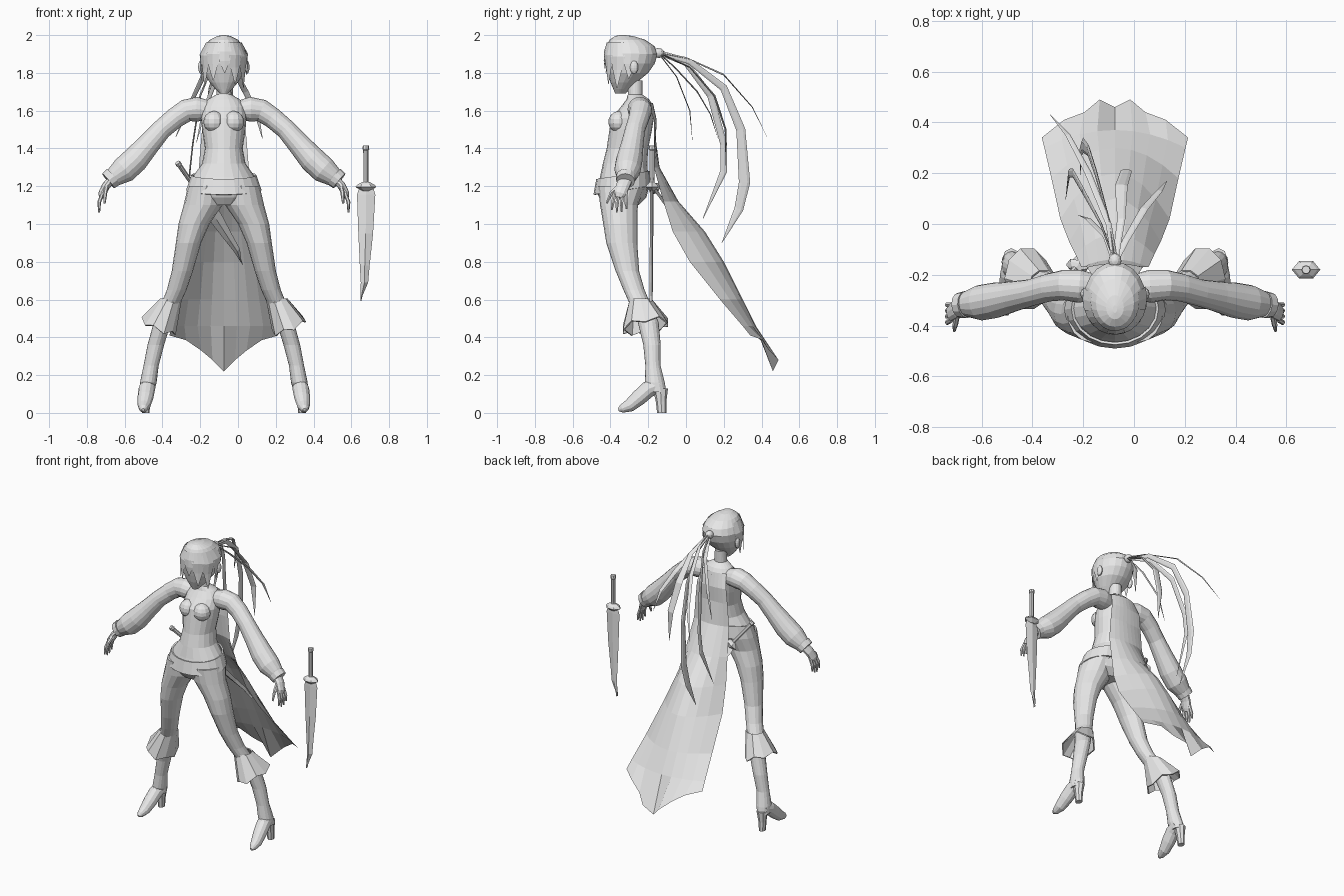
import bpy, bmesh
from math import sin, cos, pi, radians
from mathutils import Vector, Matrix

cube = bpy.data.objects.get("Cube")
if cube:
    bpy.data.objects.remove(cube, do_unlink=True)

grey = bpy.data.materials.new("plain grey")
grey.use_nodes = True
grey.diffuse_color = (0.8, 0.8, 0.8, 1)
grey.node_tree.nodes["Principled BSDF"].inputs["Base Color"].default_value = (0.8, 0.8, 0.8, 1)

CX = -0.075   # middle of the figure
made = []


def skin(name, loops, closed=True, caps=True):
    """Bridge a row of equal point loops into one surface."""
    bm = bmesh.new()
    rows = [[bm.verts.new(p) for p in loop] for loop in loops]
    n = len(rows[0])
    for a, b in zip(rows, rows[1:]):
        for i in range(n if closed else n - 1):
            j = (i + 1) % n
            bm.faces.new((a[i], a[j], b[j], b[i]))
    if closed and caps:
        bm.faces.new(rows[0])
        bm.faces.new(rows[-1])
    bmesh.ops.recalc_face_normals(bm, faces=bm.faces)
    mesh = bpy.data.meshes.new(name)
    bm.to_mesh(mesh)
    bm.free()
    mesh.materials.append(grey)
    obj = bpy.data.objects.new(name, mesh)
    bpy.context.collection.objects.link(obj)
    made.append(obj)
    return obj


def ring(x, y, z, rx, ry, n=16):
    return [Vector((x + rx * cos(2 * pi * i / n), y + ry * sin(2 * pi * i / n), z)) for i in range(n)]


def body_ring(z, half, front, back, n=20):
    return ring(CX, (front + back) / 2, z, half, (back - front) / 2, n)


def tube(name, path, n=12, flat=1.0, ref=(0, 1, 0)):
    """Sweep an ellipse along (x, y, z, radius) points."""
    pts = [Vector(p[:3]) for p in path]
    loops = []
    for i, p in enumerate(pts):
        t = (pts[min(i + 1, len(pts) - 1)] - pts[max(i - 1, 0)]).normalized()
        u = t.cross(Vector(ref)).normalized()
        v = t.cross(u)
        r = path[i][3]
        loops.append([p + u * r * cos(2 * pi * k / n) + v * r * flat * sin(2 * pi * k / n) for k in range(n)])
    return skin(name, loops)


def ball(name, centre, size):
    x, y, z = centre
    a, b, c = size
    return skin(name, [ring(x, y, z + c * cos(k), a * sin(k), b * sin(k), 12)
                       for k in (0.1, 0.5, 0.9, 1.3, 1.7, 2.1, 2.6, 3.04)])


# Torso with neck: height, half width, front, back
torso = [(1.1, .1, -.43, -.25), (1.14, .17, -.46, -.21), (1.18, .192, -.475, -.2), (1.25, .165, -.455, -.2),
         (1.32, .115, -.44, -.205), (1.4, .1, -.42, -.2), (1.5, .115, -.405, -.18), (1.56, .12, -.395, -.17),
         (1.62, .115, -.345, -.17), (1.66, .085, -.315, -.195), (1.685, .04, -.308, -.23), (1.76, .036, -.31, -.23)]
skin("torso", [body_ring(*r) for r in torso])

# Loose belt, dipping at the front
belt = []
for z, half, front, back in [(1.26, .172, -.475, -.19), (1.18, .2, -.49, -.185)]:
    belt.append([p + Vector((0, 0, (p.y + .33) * .15)) for p in body_ring(z, half, front, back)])
obj = skin("belt", belt, caps=False)
obj.modifiers.new("thickness", "SOLIDIFY").thickness = 0.01

# Head
head = [(1.69, .02, -.375, -.32), (1.715, .045, -.385, -.3), (1.75, .075, -.4, -.26), (1.8, .108, -.415, -.2),
        (1.85, .12, -.428, -.165), (1.9, .121, -.43, -.15), (1.94, .105, -.423, -.165), (1.975, .075, -.405, -.215),
        (1.995, .035, -.375, -.28), (2.0, .008, -.35, -.32)]
skin("head", [body_ring(*r) for r in head])


def scalp(angle, z):
    """Point just outside the head; hair hangs straight below the cheek."""
    zz = max(z, 1.82)
    for lo, hi in zip(head, head[1:]):
        if lo[0] <= zz <= hi[0]:
            f = (zz - lo[0]) / (hi[0] - lo[0])
            half, front, back = [a + (b - a) * f for a, b in zip(lo[1:], hi[1:])]
            break
    return Vector((CX + (half + .007) * sin(angle),
                   (front + back) / 2 - ((back - front) / 2 + .007) * cos(angle), z))


# Fringe locks
for deg, tip in [(-88, 1.75), (-58, 1.73), (-28, 1.76), (2, 1.8), (30, 1.74), (60, 1.72), (90, 1.77)]:
    rows = []
    for f, w in [(0, 17), (.3, 18), (.6, 13), (1, 1)]:
        z = 1.96 + (tip - 1.96) * f
        rows.append([scalp(radians(deg + k * w), z) for k in (-1, 0, 1)])
    skin("fringe_lock", rows, closed=False)

# Ponytail: tie and flat strands
ball("hair_tie", (CX, -.145, 1.905), (.026, .03, .026))
ROOT = (CX, -.15, 1.91, .012)
strands = [
    [(-.1, 0, 1.88, .012), (-.18, .2, 1.79, .014), (-.26, .35, 1.62, .01), (-.33, .43, 1.46, .001)],
    [(-.1, .02, 1.86, .015), (-.15, .2, 1.72, .02), (-.18, .29, 1.5, .024), (-.2, .31, 1.22, .03),
     (-.21, .28, 1.08, .024), (-.21, .19, .9, .001)],
    [(-.13, 0, 1.85, .014), (-.2, .13, 1.68, .018), (-.24, .2, 1.42, .018), (-.255, .2, 1.28, .018),
     (-.27, .09, 1.03, .001)],
    [(-.11, -.05, 1.78, .012), (-.18, .02, 1.6, .01), (-.22, .035, 1.43, .001)],
    [(-.05, .02, 1.83, .016), (-.05, .15, 1.68, .025), (-.03, .21, 1.5, .022), (-.02, .21, 1.3, .001)],
    [(-.03, -.06, 1.83, .014), (.04, .06, 1.7, .016), (.1, .13, 1.58, .012), (.13, .17, 1.45, .001)]]
for i, path in enumerate(strands):
    tube("ponytail_strand", [ROOT] + path, n=6, flat=.25, ref=(1, 0, 0) if i in (1, 2) else (0, 1, .6))

# Paired limbs
for side, s in (("left", 1), ("right", -1)):
    def at(dx, *rest):
        return (CX + s * dx, *rest)

    ball(side + "_ear", at(.122, -.275, 1.83), (.014, .022, .035))
    ball(side + "_bust", at(.052, -.355, 1.54), (.056, .056, .058))

    # Leg and boot shaft
    leg = [(.095, -.34, 1.2, .095, .125), (.11, -.355, 1.1, .103, .1), (.158, -.348, 1.0, .082, .09),
           (.187, -.34, .9, .067, .082), (.22, -.31, .75, .056, .062), (.25, -.275, .65, .052, .056),
           (.285, -.24, .57, .05, .055), (.325, -.2, .48, .046, .055), (.36, -.18, .36, .044, .046),
           (.385, -.175, .25, .04, .04), (.4, -.165, .16, .044, .053), (.408, -.15, .11, .038, .045)]
    skin(side + "_leg", [ring(*at(*r)) for r in leg])
    tube(side + "_foot", [at(.4, -.14, .15, .04), at(.408, -.2, .125, .044), at(.415, -.25, .08, .042),
                          at(.422, -.3, .038, .034), at(.426, -.34, .022, .022), at(.427, -.358, .016, .008)],
         ref=(1, 0, 0))
    skin(side + "_heel", [ring(*at(.408, -.135, .13, .034, .04), 8), ring(*at(.412, -.132, .06, .024, .028), 8),
                          ring(*at(.414, -.128, 0, .02, .025), 8)])

    # Flared boot cuff, higher at the outside and back
    top = ring(*at(.28, -.24, .605, .058, .06), 10)
    flare = ring(*at(.345, -.215, .46, .09, .125), 10)
    for i, p in enumerate(flare):
        p.z += .035 * s * (p.x - at(.345)[0]) / .09 + .02 * (p.y + .215) / .125 + (.012 if i % 2 else -.012)
    obj = skin(side + "_boot_cuff", [top, flare], caps=False)
    obj.modifiers.new("thickness", "SOLIDIFY").thickness = 0.008

    # Arm with full sleeve and wristband
    arm = [(.07, -.25, 1.6, .05), (.14, -.245, 1.608, .065), (.2, -.24, 1.6, .06), (.26, -.25, 1.56, .055),
           (.33, -.27, 1.5, .053), (.4, -.285, 1.42, .06), (.47, -.3, 1.34, .07), (.53, -.31, 1.285, .07),
           (.58, -.315, 1.25, .052), (.6, -.32, 1.235, .04)]
    tube(side + "_arm", [at(*p) for p in arm], n=16)
    tube(side + "_wristband", [at(.585, -.317, 1.25, .054), at(.612, -.32, 1.228, .05)], n=12)

    # Hand and fingers
    tube(side + "_palm", [at(.595, -.32, 1.235, .022), at(.625, -.335, 1.2, .022), at(.645, -.35, 1.16, .02),
                          at(.65, -.355, 1.14, .012)], n=10, flat=1.7)
    for k in range(4):
        y = -.385 + .02 * k
        drop = (.015, 0, .004, .02)[k]
        tube(side + "_finger", [at(.642, y + .008, 1.165, .01), at(.66, y - .002 + k * .003, 1.115, .01),
                                at(.66, y - .008 + k * .006, 1.06 + drop, .005)], n=6)
    tube(side + "_thumb", [at(.62, -.355, 1.2, .012), at(.628, -.395, 1.165, .011), at(.632, -.42, 1.11, .006)], n=6)

# Cape: height, middle depth, edge depth, half width, then a pointed hem
cols = [k / 4 for k in range(-4, 5)]
cape = []
for z, mid, edge, half in [(1.64, -.175, -.2, .09), (1.55, -.155, -.17, .11), (1.45, -.16, -.17, .12),
                           (1.3, -.14, -.17, .132), (1.12, -.04, -.12, .155), (.96, .1, -.07, .18),
                           (.8, .2, .02, .215), (.6, .3, .18, .25), (.46, .37, .3, .278)]:
    cape.append([Vector((CX + half * u, mid + (edge - mid) * u * u, z)) for u in cols])
hem = {0: (0, .46, .22), 1: (.06, .49, .28), 2: (.12, .44, .33), 3: (.2, .41, .385), 4: (.288, .34, .41)}
row = []
for k in range(-4, 5):
    x, y, z = hem[abs(k)]
    row.append(Vector((CX + (x if k > 0 else -x), y, z)))
skin("cape", cape + [row], closed=False)


def dagger(prefix, matrix):
    """Dagger pointing down, with its guard at the origin."""
    def part(name, loops):
        skin(prefix + name, [[matrix @ p for p in loop] for loop in loops])

    part("_grip", [ring(0, 0, z, r, r, 8) for z, r in ((0, .017), (.03, .013), (.19, .014), (.195, .018), (.215, .016))])
    part("_guard", [ring(0, 0, z, r, r * .7, 6) for z, r in ((.022, .02), (.008, .045), (-.004, .056), (-.025, .02))])
    blade = [(-.035, .04, -.01), (-.047, .05, -.045), (-.04, .038, -.25), (-.032, .02, -.42),
             (-.027, .012, -.51), (-.029, -.018, -.58), (-.027, -.025, -.61)]
    part("_blade", [[Vector((a, 0, z)), Vector(((a + b) / 2, -.009 - z * -.009, z)),
                     Vector((b, 0, z)), Vector(((a + b) / 2, .009 + z * .009, z))] for a, b, z in blade])


dagger("floating_dagger", Matrix.Translation((.677, -.18, 1.2)))

# Second dagger slung behind the hips
pommel, tip = Vector((-.32, -.27, 1.325)), Vector((.045, .12, .8))
way = tip - pommel
turn = Vector((0, 0, -1)).rotation_difference(way).to_matrix().to_4x4()
dagger("belt_dagger", Matrix.Translation(pommel + way * .26) @ turn @ Matrix.Scale(way.length / .825, 4))

# Smooth shading with sharp edges kept
for o in bpy.context.view_layer.objects:
    o.select_set(o in made)
bpy.context.view_layer.objects.active = made[0]
bpy.ops.object.shade_smooth_by_angle(angle=radians(45))
